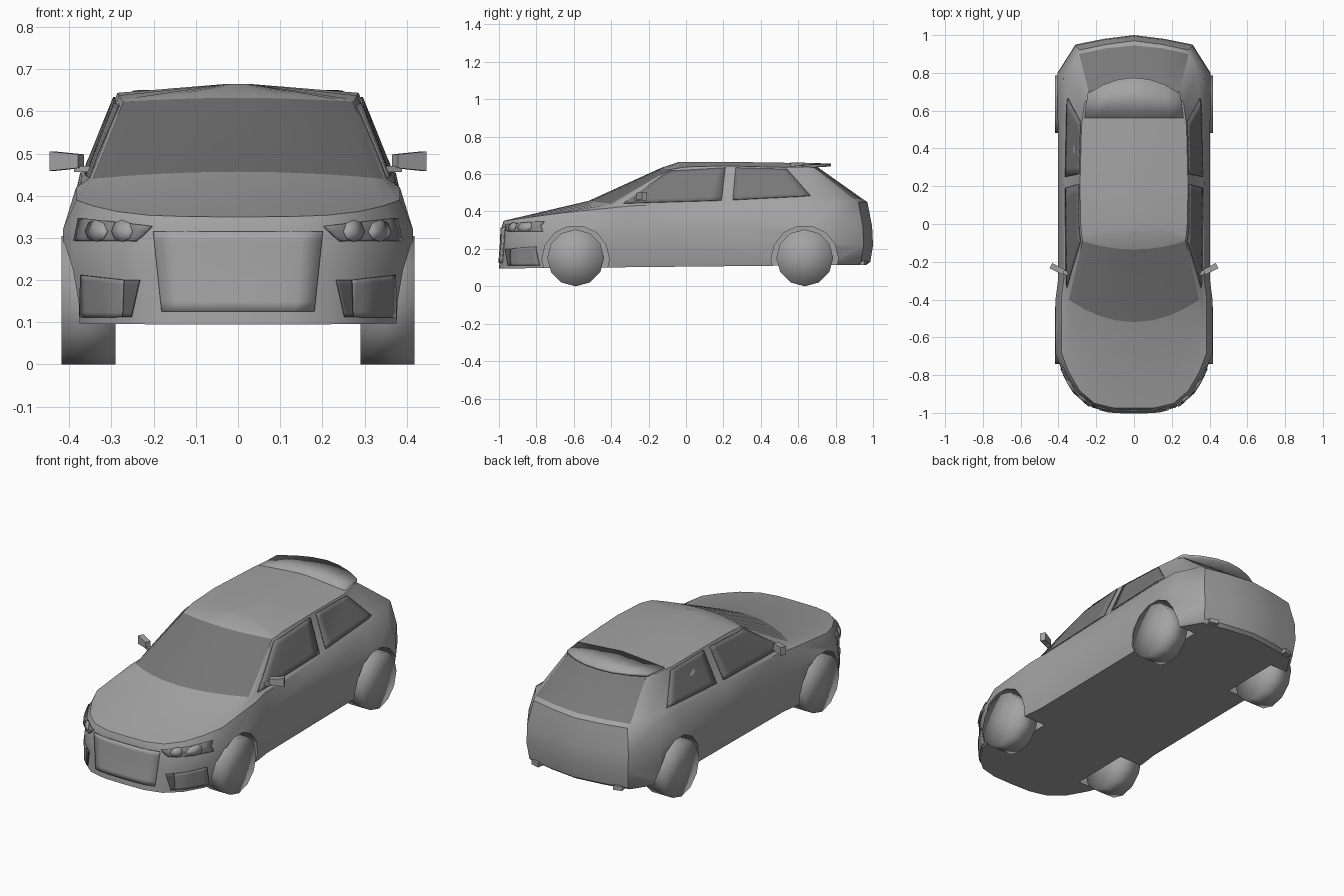
import bpy, bmesh, math
from mathutils import Vector, Matrix
from mathutils.bvhtree import BVHTree

if "Cube" in bpy.data.objects:
    bpy.data.objects.remove(bpy.data.objects["Cube"])


def material(name, value):
    mat = bpy.data.materials.new(name)
    mat.use_nodes = True
    colour = (value, value, value, 1)
    mat.diffuse_color = colour
    mat.node_tree.nodes["Principled BSDF"].inputs["Base Color"].default_value = colour
    return mat


paint = material("grey paint", 0.37)
glass = material("dark glass", 0.19)
trim = material("grey trim", 0.25)
shadow = material("vent black", 0.12)


def select(obj):
    bpy.ops.object.select_all(action="DESELECT")
    obj.select_set(True)
    bpy.context.view_layer.objects.active = obj


def finish(name, bm, mats, angle=35, mirror=False):
    """Turn a bmesh into a named, shaded and optionally mirrored object."""
    mesh = bpy.data.meshes.new(name)
    bm.to_mesh(mesh)
    bm.free()
    for mat in mats:
        mesh.materials.append(mat)
    obj = bpy.data.objects.new(name, mesh)
    bpy.context.collection.objects.link(obj)
    select(obj)
    if angle:
        bpy.ops.object.shade_smooth_by_angle(angle=math.radians(angle))
    else:
        bpy.ops.object.shade_smooth()
    if mirror:
        obj.modifiers.new("mirror", "MIRROR")
    return obj


# Body outlines: half loops running from the nose centre to the tail centre
def arc(x, y_mid, y_side, power):
    return [(x * t, y_mid + (y_side - y_mid) * t ** power) for t in (0, .3, .55, .75, .9, 1)]


def lerp(points, y):
    for (a, za), (b, zb) in zip(points, points[1:]):
        if y <= b:
            return za + (zb - za) * (y - a) / (b - a)
    return points[-1][1]


waist = arc(.415, -1, -.7, 4) + [
    (.415, -.4), (.402, -.3), (.402, .2), (.404, .62), (.405, .8), (.31, .95), (.16, .98), (0, 1)]
cabin = arc(.345, -.52, -.4, 2) + [
    (.352, -.36), (.357, -.28), (.362, .2), (.355, .64), (.335, .8), (.29, .9), (.15, .93), (0, .945)]
roof = arc(.272, -.135, -.09, 2) + [
    (.277, -.06), (.282, 0), (.286, .2), (.278, .52), (.262, .64), (.235, .68), (.12, .69), (0, .7)]
belt_line = [(-1, .35), (-.7, .39), (-.3, .43), (.6, .455), (1, .45)]
cabin_line = [(-.52, .457), (-.4, .44), (-.28, .44), (.2, .455), (.64, .475), (1, .465)]
roof_line = [(-.135, .632), (-.09, .623), (0, .638), (.2, .644), (.52, .636), (.7, .64)]


def ring(outline, height, sx=1, front=1, back=1):
    half = [Vector((x * sx, y * (front if y < 0 else back), height(y))) for x, y in outline]
    return half + [Vector((-p.x, p.y, p.z)) for p in half[-2:0:-1]]


crown = [(x * .1, .25 + .75 * (y - .25)) for x, y in roof]
rings = [
    ring(waist, lambda y: .105 + .01 * y, .96, 1, .965),
    ring(waist, lambda y: .13, .975, .997, .985),
    ring(waist, lambda y: .22, 1, .99, 1),
    ring(waist, lambda y: .32, 1, .985, .995),
    ring(waist, lambda y: lerp(belt_line, y), .925, .975, .97),
    ring(cabin, lambda y: lerp(cabin_line, y)),
    ring(roof, lambda y: lerp(roof_line, y)),
    ring(crown, lambda y: .665 - .02 * max(0, y - .3)),
]

# Body shell, with the windscreen and rear window as coloured faces
bm = bmesh.new()
loops = [[bm.verts.new(p) for p in r] for r in rings]
count = len(loops[0])
GLASS_STRIP, FRONT_END, REAR_START = 5, 5, 11
for strip, (low, high) in enumerate(zip(loops, loops[1:])):
    for j in range(count):
        n = (j + 1) % count
        face = bm.faces.new((low[j], low[n], high[n], high[j]))
        column = min(j, count - 1 - j)
        if strip == GLASS_STRIP and (column < FRONT_END or column >= REAR_START):
            face.material_index = 1
for loop in (loops[0], loops[-1]):
    for j in range(count // 2):
        corners = [loop[j], loop[j + 1], loop[(count - j - 1) % count], loop[(count - j) % count]]
        bm.faces.new(list(dict.fromkeys(corners)))
bmesh.ops.recalc_face_normals(bm, faces=bm.faces)
surface = BVHTree.FromBMesh(bm)
body = finish("body", bm, [paint, glass])


# Wheels and wheel arches
AXLES = (-.59, .635)


def drum(bm, x, y, z, radius, width, sides):
    place = Matrix.Translation((x, y, z)) @ Matrix.Rotation(math.pi / 2, 4, "Y")
    bmesh.ops.create_cone(bm, cap_ends=True, cap_tris=True, segments=sides,
                          radius1=radius, radius2=radius, depth=width, matrix=place)


bm = bmesh.new()
for y in AXLES:
    for side in (-1, 1):
        drum(bm, side * .38, y, .145, .18, .24, 14)
cutter = finish("arch_cutter", bm, [paint])
cutter.hide_render = True
cut = body.modifiers.new("arches", "BOOLEAN")
cut.object = cutter
cut.solver = "EXACT"
select(body)
bpy.ops.object.modifier_apply(modifier=cut.name)
bpy.data.objects.remove(cutter)
bpy.ops.object.shade_smooth_by_angle(angle=math.radians(35))

for name, y in zip(("front_wheels", "rear_wheels"), AXLES):
    bm = bmesh.new()
    drum(bm, .354, y, .152, .152, .128, 12)
    finish(name, bm, [paint], angle=0, mirror=True)


# Thin plates laid onto the body, drawn flat and then projected
def lay_on(name, bm, axis, mat, lift=.003, mirror=True):
    out = Vector((1, 0, 0)) if axis == "side" else Vector((0, -1, 0))
    total = Vector()
    for v in bm.verts:
        a, b = v.co.x, v.co.y
        start = Vector((2, a, b)) if axis == "side" else Vector((a, -2, b))
        hit, normal, _, _ = surface.ray_cast(start, -out)
        if hit is None:
            hit, normal, _, _ = surface.find_nearest(start - out * 1.2)
        v.co = hit + normal * lift
    bm.normal_update()
    for f in bm.faces:
        total += f.normal
    if total.dot(out) < 0:
        bmesh.ops.reverse_faces(bm, faces=bm.faces)
    obj = finish(name, bm, [mat], mirror=mirror)
    skin = obj.modifiers.new("thickness", "SOLIDIFY")
    skin.thickness = .006
    skin.offset = 0


def panel(name, corners, axis, mat, n=8, **options):
    a, b, c, d = (Vector((*p, 0)) for p in corners)
    bm = bmesh.new()
    rows = [[bm.verts.new(a.lerp(b, i / n).lerp(d.lerp(c, i / n), j / n))
             for i in range(n + 1)] for j in range(n + 1)]
    for low, high in zip(rows, rows[1:]):
        for i in range(n):
            bm.faces.new((low[i], low[i + 1], high[i + 1], high[i]))
    lay_on(name, bm, axis, mat, **options)


panel("front_side_windows", [(-.335, .442), (.19, .458), (.21, .632), (-.09, .614)], "side", glass)
panel("rear_side_windows", [(.25, .461), (.665, .482), (.54, .624), (.265, .632)], "side", glass)
panel("headlights", [(.24, .292), (.385, .293), (.375, .345), (.203, .326)], "front", trim)
panel("side_vents", [(.26, .112), (.37, .112), (.37, .212), (.265, .2)], "front", trim)
panel("vent_slits", [(.25, .112), (.268, .112), (.265, .2), (.23, .2)], "front", shadow, lift=.006)
panel("grille", [(-.18, .125), (.18, .125), (.2, .315), (-.2, .315)], "front", paint, mirror=False)

for name, x in (("inner_lamps", .27), ("outer_lamps", .33)):
    bm = bmesh.new()
    bmesh.ops.create_circle(bm, cap_ends=True, cap_tris=True, segments=8, radius=.024,
                            matrix=Matrix.Translation((x, .315, 0)))
    lay_on(name, bm, "front", paint, lift=.007)

# Roof spoiler
bm = bmesh.new()
edges = []
for i in range(-3, 4):
    t = i / 3
    edges.append((bm.verts.new((.262 * t, .56, .663 - .021 * abs(t))),
                  bm.verts.new((.246 * t, .775 - .085 * t * t, .656 - .006 * abs(t)))))
for (a, b), (c, d) in zip(edges, edges[1:]):
    bm.faces.new((a, c, d, b))
spoiler = finish("roof_spoiler", bm, [paint])
slab = spoiler.modifiers.new("thickness", "SOLIDIFY")
slab.thickness = .014


# Door mirrors and rear bumper details
def block(bm, centre, size, turn=0, taper=1):
    made = bmesh.ops.create_cube(bm, size=1)["verts"]
    place = Matrix.Translation(centre) @ Matrix.Rotation(math.radians(turn), 4, "Z")
    for v in made:
        if v.co.x < 0:
            v.co.z *= taper
        v.co = place @ Vector(c * s for c, s in zip(v.co, size))


bm = bmesh.new()
block(bm, (.406, -.238, .482), (.076, .03, .046), 27, .7)
block(bm, (.362, -.258, .463), (.05, .02, .014), 27)
finish("door_mirrors", bm, [paint], mirror=True)

bm = bmesh.new()
block(bm, (.25, .945, .125), (.05, .03, .024), -15)
finish("rear_bumper_inserts", bm, [paint], mirror=True)
